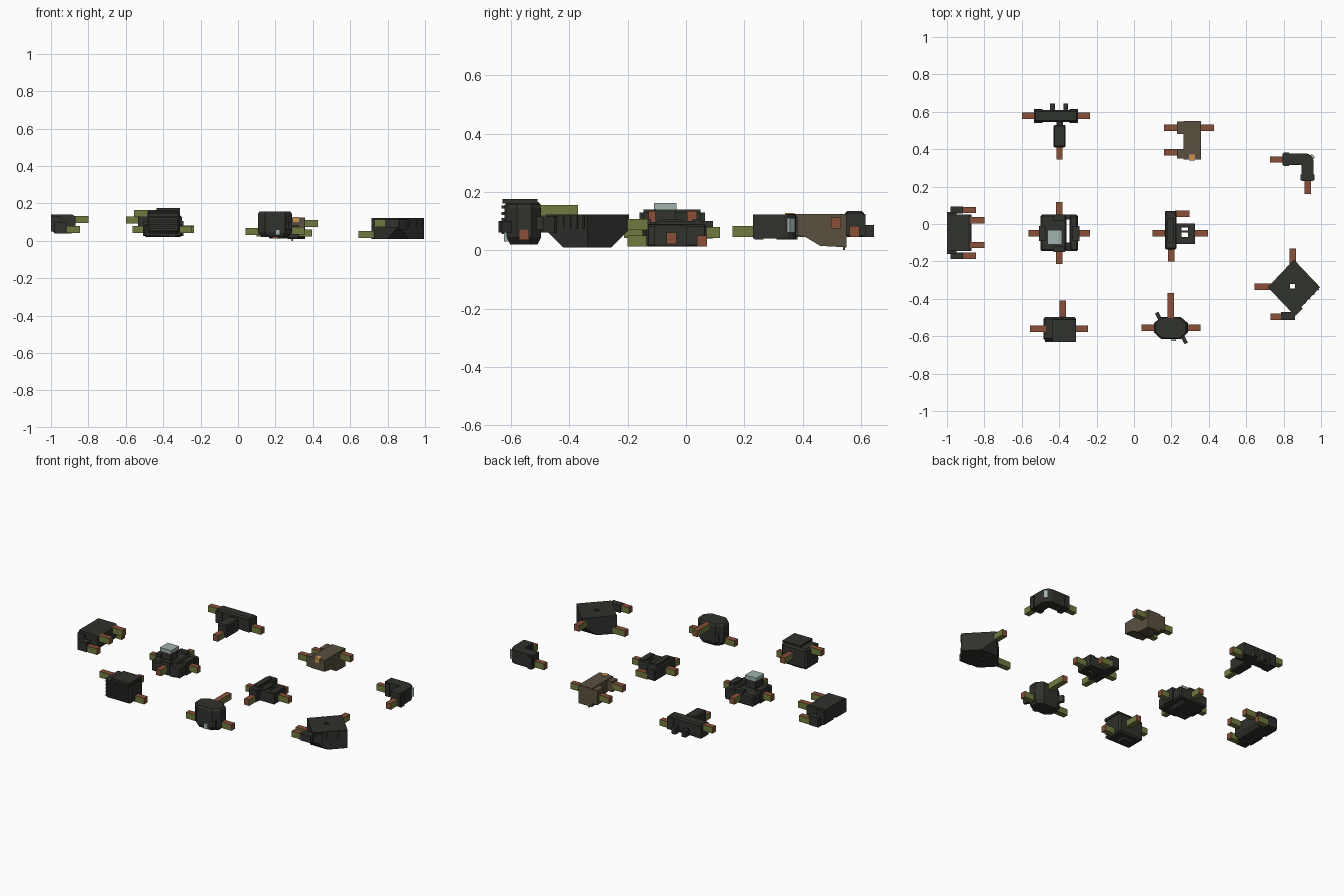
import bpy, bmesh, math
from mathutils import Vector

if "Cube" in bpy.data.objects:
    bpy.data.objects.remove(bpy.data.objects["Cube"])


def mat(name, c):
    m = bpy.data.materials.new(name)
    m.diffuse_color = (*c, 1)
    m.use_nodes = True
    m.node_tree.nodes["Principled BSDF"].inputs["Base Color"].default_value = m.diffuse_color
    return m


DARK = mat("dark", (0.03, 0.032, 0.026))
BROWN = mat("brown", (0.10, 0.08, 0.05))
OLIVE = mat("olive", (0.17, 0.19, 0.05))
RED = mat("red_brown", (0.25, 0.08, 0.04))
TEAL = mat("pale_teal", (0.35, 0.45, 0.43))
ORANGE = mat("orange", (0.6, 0.3, 0.08))


def finish(bm, name, mats):
    bmesh.ops.recalc_face_normals(bm, faces=bm.faces)
    me = bpy.data.meshes.new(name)
    bm.to_mesh(me)
    bm.free()
    ob = bpy.data.objects.new(name, me)
    bpy.context.collection.objects.link(ob)
    for m in mats:
        me.materials.append(m)
    return ob


def box(name, x, y, z, m=DARK, bevel=0.0, rot=0.0):
    """Box from (min, max) pairs, optionally chamfered and turned about z."""
    bm = bmesh.new()
    bmesh.ops.create_cube(bm, size=1)
    for v in bm.verts:
        v.co = Vector([v.co[i] * (r[1] - r[0]) for i, r in enumerate((x, y, z))])
    if bevel:
        bmesh.ops.bevel(bm, geom=bm.edges[:], offset=bevel, segments=1, affect='EDGES')
    ob = finish(bm, name, [m])
    ob.location = [sum(r) / 2 for r in (x, y, z)]
    ob.rotation_euler.z = rot
    return ob


def loft(name, rings, m=DARK):
    """Closed solid through rings of equal point count."""
    bm = bmesh.new()
    vs = [[bm.verts.new(p) for p in r] for r in rings]
    n = len(vs[0])
    for a, b in zip(vs, vs[1:]):
        for i in range(n):
            bm.faces.new((a[i], a[(i + 1) % n], b[(i + 1) % n], b[i]))
    bm.faces.new(vs[0])
    bm.faces.new(vs[-1])
    return finish(bm, name, [m])


def prism(name, pts, z0, z1, m=DARK):
    return loft(name, [[(x, y, z) for x, y in pts] for z in (z0, z1)], m)


def stub(name, axis, a, b, c, z):
    """Coloured connector peg: runs a..b on the axis, centred at c across it."""
    w = (c - 0.017, c + 0.017)
    x, y = ((a, b), w) if axis == 'x' else (w, (a, b))
    ob = box(name + "_stub", x, y, (z, z + 0.038), OLIVE)
    ob.data.materials.append(RED)
    k = 0 if axis == 'x' else 1
    for f in ob.data.polygons:
        if abs(f.normal[k]) > 0.5 or f.normal.z > 0.5:
            f.material_index = 1


# long side block with four pegs
loft("side_block", [[(x, y, z) for x, z in
     ((-1, .06), (-.98, .04), (-.89, .04), (-.87, .07), (-.87, .13), (-.885, .14), (-1, .14))]
     for y in (-.145, .05)])
for yc in (.02, -.112):
    stub("side_block_inner", 'x', -.88, -.80, yc, .096)
for yc in (.075, -.17):
    box("side_block_arm", (-.98, -.915), (yc - .018, yc + .018), (.04, .10))
    stub("side_block_outer", 'x', -.92, -.845, yc, .042)
box("side_block_rib_front", (-1, -.95), (-.16, -.06), (.05, .13))
box("side_block_rib_back", (-1, -.95), (-.03, .065), (.05, .13))

# cross hub with slot and pale cap
box("hub_left", (-.5, -.36), (-.145, .05), (.02, .09), bevel=.008)
box("hub_right", (-.345, -.3), (-.145, .05), (.02, .09), bevel=.008)
for y in ((-.145, -.10), (.025, .05)):
    box("hub_bridge", (-.37, -.335), y, (.02, .085))
for s in (-1, 1):
    box("hub_side_housing", (-.4 + s * .09 - .018, -.4 + s * .09 + .018), (-.09, -.01), (.025, .105))
    box("hub_end_housing", (-.43, -.37), (-.05 + s * .085 - .015, -.05 + s * .085 + .015), (.025, .105))
    stub("hub_x", 'x', *sorted((-.4 + s * .09, -.4 + s * .165)), -.05, .042)
    stub("hub_y", 'y', *sorted((-.048 + s * .09, -.048 + s * .165)), -.4, .042)
box("hub_pedestal", (-.455, -.39), (-.105, -.035), (.085, .142))
box("hub_cap", (-.463, -.385), (-.11, -.033), (.14, .162), TEAL)

# tall box with ribbed front
box("tall_box", (-.485, -.31), (-.622, -.497), (.04, .165), bevel=.01)
box("tall_box_lid", (-.435, -.31), (-.63, -.51), (.16, .176))
box("tall_box_foot", (-.43, -.37), (-.58, -.53), (.025, .045))
for i in range(5):
    z = .055 + i * .022
    box("tall_box_rib", (-.475, -.32), (-.632, -.615), (z, z + .011))
stub("tall_box_left", 'x', -.555, -.47, -.56, .128)
stub("tall_box_right", 'x', -.32, -.245, -.56, .042)
stub("tall_box_back", 'y', -.51, -.41, -.38, .09)

# tee piece
box("tee_bar", (-.535, -.3), (.545, .61), (.045, .135), bevel=.008)
for x in (-.535, -.345):
    box("tee_bar_end", (x, x + .045), (.54, .615), (.05, .125))
box("tee_stem", (-.43, -.365), (.41, .53), (.045, .125), bevel=.006)
box("tee_neck", (-.415, -.38), (.52, .56), (.05, .115))
for x in (-.435, -.365):
    box("tee_prong", (x - .013, x + .013), (.60, .645), (.045, .087))
stub("tee_left", 'x', -.60, -.52, .578, .092)
stub("tee_right", 'x', -.31, -.235, .578, .045)
stub("tee_stem", 'y', .345, .42, -.398, .045)

# brown bracket with sloped underside
prof = ((.345, .125), (.345, .055), (.41, .045), (.46, .015), (.55, .01), (.55, .125))
loft("bracket_body", [[(x, y, z) for y, z in prof] for x in (.265, .357)], BROWN)
box("bracket_back_flange", (.23, .27), (.48, .548), (.03, .12), BROWN)
box("bracket_front_flange", (.23, .27), (.35, .40), (.055, .12), BROWN)
box("bracket_pad", (.295, .325), (.34, .372), (.10, .128), ORANGE)
box("bracket_pin", (.285, .295), (.538, .546), (0, .02), BROWN)
stub("bracket_back_left", 'x', .16, .24, .515, .05)
stub("bracket_right", 'x', .35, .428, .515, .074)
stub("bracket_front_left", 'x', .16, .24, .383, .072)

# low slotted junction
box("junction_spine", (.165, .228), (-.135, .07), (.012, .088), bevel=.006)
box("junction_top", (.18, .215), (-.10, .03), (.08, .10))
for y in ((-.108, -.07), (-.045, -.035), (-.02, .003)):
    box("junction_rung", (.22, .325), y, (.015, .08))
box("junction_web", (.22, .255), (-.10, 0), (.015, .085))
box("junction_cap", (.29, .325), (-.106, .002), (.015, .085))
stub("junction_left", 'x', .10, .18, -.05, .022)
stub("junction_right", 'x', .32, .395, -.05, .022)
stub("junction_front", 'y', -.20, -.12, .2, .012)
stub("junction_back", 'x', .22, .298, .055, .012)

# eight-sided housing
ring = ((.145, -.615), (.25, -.615), (.288, -.58), (.288, -.53),
        (.25, -.497), (.145, -.497), (.107, -.53), (.107, -.58))


def scaled(k, z):
    return [(.1975 + (x - .1975) * k, -.556 + (y + .556) * k, z) for x, y in ring]


loft("octagon_body", [scaled(.8, .02), scaled(1, .045), scaled(1, .145), scaled(.9, .158)])
for x, y in ((.135, -.50), (.265, -.612)):
    box("octagon_lug", (x - .01, x + .01), (y - .03, y + .03), (.06, .10), rot=.5)
box("octagon_badge", (.20, .225), (-.625, -.60), (.03, .06), TEAL)
stub("octagon_left", 'x', .04, .12, -.555, .03)
stub("octagon_right", 'x', .28, .355, -.555, .035)
stub("octagon_back", 'y', -.51, -.37, .197, .118)

# large diamond block, underside tapered front and back
cx, cy = .855, -.338


def diamond(h, z, t):
    pts = ((-.14, 0), (-t, -h), (t, -h), (.14, 0), (t, h), (-t, h))
    return [(cx + x, cy + y, z) for x, y in pts]


block = loft("diamond_block", [diamond(.083, .01, .06), diamond(.143, .07, .004),
                               diamond(.143, .123, .004)])
cut = box("diamond_hole_cutter", (.835, .862), (-.345, -.322), (-.1, .3))
cut.hide_render = True
cut.hide_viewport = True
mod = block.modifiers.new("hole", 'BOOLEAN')
mod.operation = 'DIFFERENCE'
mod.object = cut
box("diamond_front_tab", (.835, .89), (-.48, -.42), (.06, .115), rot=math.pi / 4)
box("diamond_peg_arm", (.785, .86), (-.512, -.47), (.07, .115))
for i in range(6):
    k = (i + .5) / 6
    x, y = cx + .14 * k, cy - .141 * (1 - k)
    box("diamond_rib", (x - .005, x + .005), (y - .005, y + .005), (.075, .12), rot=.78)
stub("diamond_left", 'x', .645, .74, -.335, .015)
stub("diamond_back", 'y', -.225, -.13, .848, .07)
stub("diamond_front", 'x', .73, .79, -.495, .075)

# elbow with rounded outer corner
arc = [(.915 + .045 * math.cos(a), .333 + .045 * math.sin(a))
       for a in [i * math.pi / 8 for i in range(5)]]
prism("elbow_body", [(.795, .378), (.795, .315), (.895, .315), (.895, .23), (.96, .23)] + arc, .04, .123)
box("elbow_band_x", (.80, .83), (.31, .383), (.036, .115))
box("elbow_band_y", (.89, .965), (.235, .265), (.036, .115))
box("elbow_corner_badge", (.94, .962), (.345, .37), (.06, .11), TEAL, rot=math.pi / 4)
stub("elbow_left", 'x', .728, .80, .345, .045)
stub("elbow_front", 'y', .16, .24, .928, .045)
